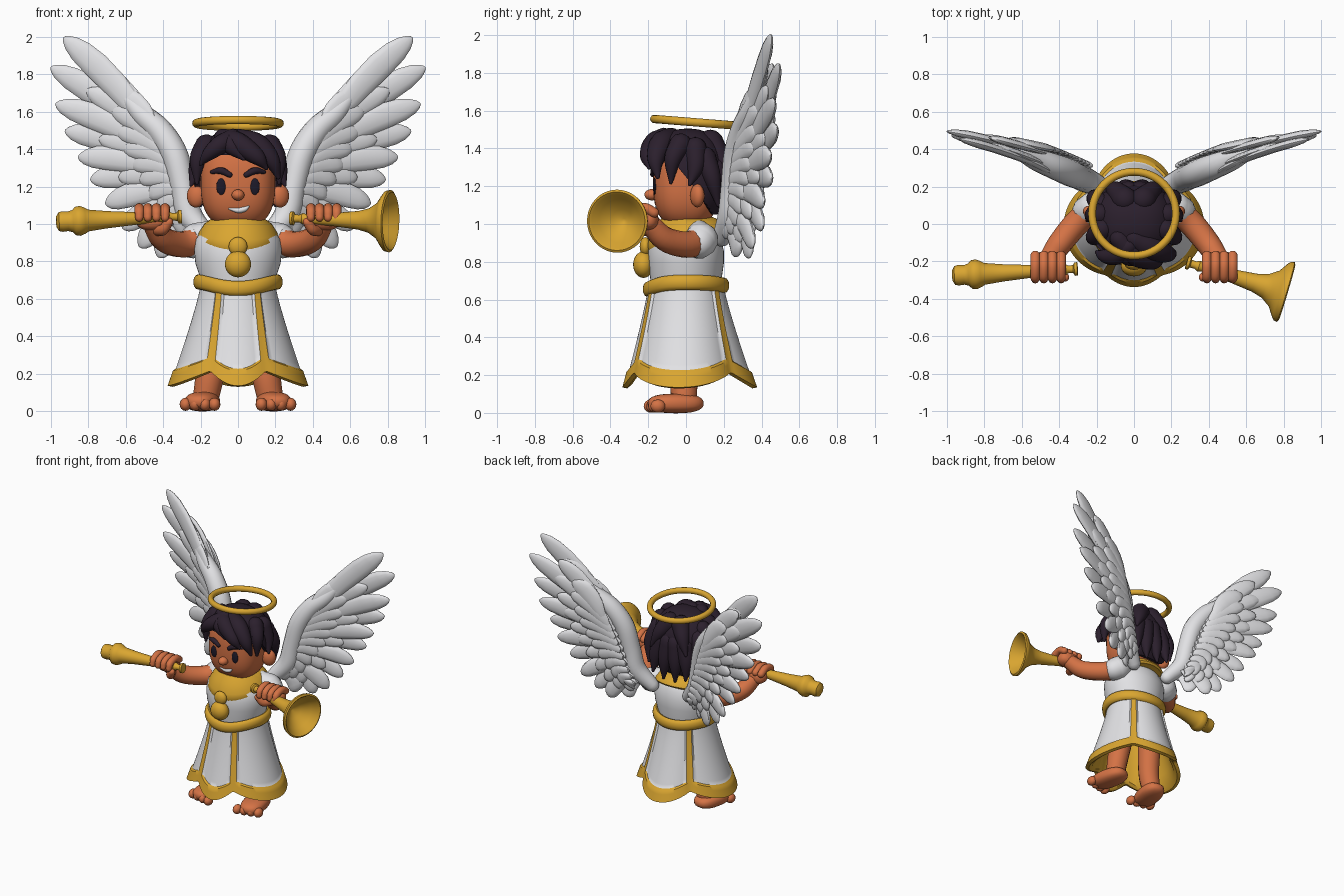
import bpy, bmesh, math
from mathutils import Vector as V

if "Cube" in bpy.data.objects:
    bpy.data.objects.remove(bpy.data.objects["Cube"])

def material(name, rgb):
    m = bpy.data.materials.new(name)
    m.diffuse_color = (*rgb, 1)
    m.use_nodes = True
    m.node_tree.nodes["Principled BSDF"].inputs["Base Color"].default_value = m.diffuse_color
    return m

WHITE = material("white", (0.76, 0.76, 0.78))
GOLD = material("gold", (0.70, 0.38, 0.03))
SKIN = material("skin", (0.66, 0.17, 0.06))
HAIR = material("dark_hair", (0.024, 0.014, 0.026))
EYE = material("eye_dark", (0.012, 0.01, 0.022))

def build(name, shells, mats, rule=None, closed=False):
    """Each shell is a list of rings of points; rings are bridged and capped."""
    bm = bmesh.new()
    for rings in shells:
        rows = [[bm.verts.new(p) for p in r] for r in rings]
        n, k = len(rows[0]), len(rows)
        for i in range(k if closed else k - 1):
            a, b = rows[i], rows[(i + 1) % k]
            for j in range(n):
                f = bm.faces.new((a[j], a[(j + 1) % n], b[(j + 1) % n], b[j]))
                f.material_index = rule(i, j) if rule else 0
        if not closed:
            for r in (rows[0], rows[-1]):
                bm.faces.new(r)
    bmesh.ops.recalc_face_normals(bm, faces=bm.faces)
    me = bpy.data.meshes.new(name)
    bm.to_mesh(me)
    bm.free()
    for m in mats:
        me.materials.append(m)
    ob = bpy.data.objects.new(name, me)
    bpy.context.collection.objects.link(ob)
    return ob

def circle(c, u, v, r, n):
    return [c + (u * math.cos(t) + v * math.sin(t)) * r
            for t in (2 * math.pi * j / n for j in range(n))]

def frame(d):
    ref = [V((1, 0, 0)), V((0, 1, 0)), V((0, 0, 1))][min(range(3), key=lambda i: abs(d[i]))]
    u = d.cross(ref).normalized()
    return u, d.cross(u).normalized()

def tube(pts, n=14, steps=5):
    """Smooth round-ended tube through (x, y, z, radius) points."""
    p = [V(q) for q in pts]
    p = [2 * p[0] - p[1]] + p + [2 * p[-1] - p[-2]]
    path = []
    for i in range(1, len(p) - 2):
        a, b, c, d = p[i - 1:i + 3]
        for s in range(steps):
            t = s / steps
            path.append(0.5 * (2 * b + (c - a) * t + (2 * a - 5 * b + 4 * c - d) * t * t
                               + (3 * b - a - 3 * c + d) * t ** 3))
    path.append(p[-2])
    pos = [q.to_3d() if len(q) == 3 else V(q[:3]) for q in path]
    rad = [max(q[3], 0.004) for q in path]
    d0, d1 = (pos[1] - pos[0]).normalized(), (pos[-1] - pos[-2]).normalized()
    ends = ((0.97, 0.25), (0.8, 0.6), (0.45, 0.89))
    r0, r1 = rad[0], rad[-1]
    full = [(pos[0] - d0 * r0 * a, r0 * b) for a, b in ends] + list(zip(pos, rad)) \
        + [(pos[-1] + d1 * r1 * a, r1 * b) for a, b in reversed(ends)]
    rings, u = [], frame((pos[-1] - pos[0]).normalized())[0]
    for i, (c, r) in enumerate(full):
        d = (full[min(i + 1, len(full) - 1)][0] - full[max(i - 1, 0)][0]).normalized()
        u = (u - d * u.dot(d)).normalized()
        rings.append(circle(c, u, d.cross(u), r, n))
    return rings

def blob(c, r, e=2.0, n=24, k=14, turn=0.0):
    """Ellipsoid, squarer with larger e, turned about z."""
    sp = lambda x: math.copysign(abs(x) ** (2 / e), x)
    rings = []
    for i in range(k + 1):
        ph = math.radians(-88 + 176 * i / k)
        ring = []
        for j in range(n):
            t = 2 * math.pi * j / n
            x, y = r[0] * sp(math.cos(ph)) * sp(math.cos(t)), r[1] * sp(math.cos(ph)) * sp(math.sin(t))
            ring.append(V((c[0] + x * math.cos(turn) - y * math.sin(turn),
                           c[1] + x * math.sin(turn) + y * math.cos(turn), c[2] + r[2] * sp(math.sin(ph)))))
        rings.append(ring)
    return rings

def lathe(a, b, profile, n=32):
    a, d = V(a), (V(b) - V(a)).normalized()
    u, v = frame(d)
    return [circle(a + d * t, u, v, r, n) for t, r in profile]

def hoop(center, rr, rz, n=72):
    """Closed band; center(angle) gives radius x, radius y, y shift and z."""
    rings = []
    for i in range(n):
        a = 2 * math.pi * i / n
        rx, ry, y, z = center(a)
        out = V((math.sin(a), -math.cos(a), 0))
        rings.append(circle(V((rx * out.x, ry * out.y + y, z)), out * rr, V((0, 0, rz)), 1, 12))
    return rings

# skirt: four panels divided by gold stripes, each panel dipping in a point at the hem
STRIPES = (-28.5, 28.5, 139.5, 220.5, 331.5)
def lobe(a):
    for s, e in zip(STRIPES, STRIPES[1:]):
        if s <= a <= e:
            return math.sin(math.pi * (a - s) / (e - s)), (0.025 if s < 0 else 0.065)
    return lobe(a - 360)
def near_stripe(a):
    return min(abs(a - s) for s in STRIPES) < 5
def skirt_ring(u, inset=0.0):
    ring = []
    for j in range(120):
        a = 3.0 * j
        l, amp = lobe(a)
        zb = 0.215 - 0.08 * l
        r = 0.2 + (0.30 + amp * l - 0.2) * u ** 1.15 - inset
        if inset == 0 and (u > 0.84 or near_stripe(a)):
            r += 0.012
        ring.append(V((r * math.sin(math.radians(a)), -r * math.cos(math.radians(a)), 0.67 + (zb - 0.67) * u)))
    return ring
US = [0, .1, .2, .3, .4, .5, .6, .7, .78, .83, .85, .9, .95, 1]
rings = [skirt_ring(u) for u in US] + [skirt_ring(1.01, .015)] + [skirt_ring(u, .035) for u in (.97, .8, .5, .3)]
build("skirt", [rings], [WHITE, GOLD], lambda i, j: 1 if i >= 9 or near_stripe(3 * j + 1.5) else 0)

# torso, belt, collar and pendant
prof = ((.66, .195, .185), (.72, .205, .19), (.79, .228, .2), (.86, .235, .2), (.92, .225, .185),
        (.97, .19, .16), (1.01, .12, .11))
build("torso", [[[V((x * math.cos(t / 24 * math.pi), y * math.sin(t / 24 * math.pi), z)) for t in range(48)]
                 for z, x, y in prof]], [WHITE])
build("belt", [hoop(lambda a: (.215, .205, 0, .69 - .035 * max(0, math.cos(a)) ** 3 - .015 * max(0, -math.cos(a)) ** 3),
                    .024, .04)], [GOLD], closed=True)
def collar_ring(r, f, lift):
    return [V((r * math.sin(a), -r * 0.98 * math.cos(a) + .005,
               1.02 + lift - f * (0.09 + 0.05 * math.cos(a)))) for a in (math.pi * j / 24 for j in range(48))]
build("collar", [[collar_ring(*q) for q in ((.1, 0, .01), (.14, .1, .02), (.18, .4, .015), (.21, .8, .005),
                  (.217, 1, 0), (.207, 1.1, -.01), (.17, 1, -.02))]], [GOLD])
build("pendant", [blob((0, -.225, .785), (.07, .055, .07)), blob((0, -.215, .88), (.05, .03, .05))], [GOLD])

# head, ears, nose
HC, HR, HE = (0, 0, 1.225), (.2, .175, .25), 2.6
def face_y(x, z):
    q = 1 - abs(x / HR[0]) ** HE - abs((z - HC[2]) / HR[2]) ** HE
    return -HR[1] * max(q, 0) ** (1 / HE)
build("head", [blob(HC, HR, HE, 40, 24), blob((0, -.18, 1.155), (.034, .04, .03))], [SKIN])
for s in (-1, 1):
    side = "left" if s > 0 else "right"
    build(side + "_ear", [blob((s * .225, .06, 1.15), (.05, .035, .062), turn=s * .4)], [SKIN])
    build(side + "_eye", [blob((s * .09, face_y(.09, 1.2), 1.2), (.026, .009, .044))], [EYE])
    build(side + "_eyebrow", [tube([(s * x, face_y(x, z) - .002, z, r) for x, z, r in
          ((.045, 1.263, .015), (.09, 1.285, .019), (.14, 1.278, .01))], 10)], [HAIR])
build("smile", [tube([(x, face_y(x, z) + .002, z, r) for x, z, r in
      ((-.045, 1.082, .006), (0, 1.073, .014), (.035, 1.08, .014), (.055, 1.093, .006))], 10)], [WHITE])

# hair: cap trimmed to a hairline, with sweeping locks
def hairline(y):
    if y < -.1:
        return 1.37
    return 1.37 - .17 * (y + .1) / .14 if y < .04 else max(1.05, 1.20 - 1.6 * (y - .04))
cap = [[V((p.x, p.y, max(p.z, hairline(p.y)))) for p in r]
       for r in blob((0, .01, 1.24), (.235, .205, .265), 2.4, 48, 32)]
fringe = [[(-.08, -.08, 1.46, .05), (.0, -.16, 1.43, .06), (.1, -.2, 1.36, .045), (.15, -.195, 1.3, .012)],
          [(0, -.08, 1.45, .06), (.1, -.13, 1.42, .065), (.18, -.16, 1.34, .045), (.215, -.15, 1.25, .012)],
          [(-.03, -.12, 1.46, .05), (-.1, -.17, 1.42, .05), (-.16, -.17, 1.37, .035), (-.2, -.15, 1.32, .01)],
          [(-.05, -.13, 1.45, .05), (-.03, -.18, 1.41, .045), (.03, -.205, 1.35, .012)]]
for s in (-1, 1):
    fringe += [[(s * .17, -.03, 1.42, .06), (s * .215, -.07, 1.34, .045), (s * .22, -.08, 1.22, .01)],
               [(s * .18, .05, 1.4, .06), (s * .22, .05, 1.3, .045), (s * .25, .02, 1.21, .01)],
               [(s * .17, .1, 1.35, .06), (s * .21, .14, 1.24, .045), (s * .2, .17, 1.1, .01)],
               [(s * .1, .15, 1.3, .07), (s * .13, .18, 1.17, .05), (s * .14, .205, 1.05, .01)],
               [(s * .03, .16, 1.3, .07), (s * .045, .19, 1.15, .05), (s * .05, .205, 1.02, .01)],
               [(s * .05, .13, 1.43, .07), (s * .1, .18, 1.35, .05), (s * .15, .215, 1.25, .01)]]
build("hair", [cap] + [tube(q) for q in fringe], [HAIR])
build("halo", [hoop(lambda a: (.224, .224, .055, 1.538 + .018 * math.cos(a)), .021, .022)], [GOLD], closed=True)

# legs, feet, sleeves, arms and hands
for s in (-1, 1):
    side = "left" if s > 0 else "right"
    build(side + "_leg", [tube([(s * .13, .02, .4, .085), (s * .15, -.01, .2, .077), (s * .17, -.01, .08, .07)])], [SKIN])
    foot = [blob((s * .19, -.055, .05), (.088, .15, .052), 2.5, turn=s * .2)]
    for i in range(4):
        foot.append(blob((s * (.125 + .052 * i), -.185 + .012 * i, .036), (.031, .04, .035), n=14, k=8))
    build(side + "_foot", foot, [SKIN])
    build(side + "_sleeve", [tube([(s * .15, .07, .95, .07), (s * .21, .08, .92, .09), (s * .245, .07, .9, .085)])], [WHITE])
    build(side + "_arm", [tube([(s * .2, .08, .92, .075), (s * .3, .01, .89, .07), (s * .4, -.11, .92, .065),
                                (s * .455, -.19, 1.0, .055)])], [SKIN])
    hand = [blob((s * .46, -.205, 1.02), (.085, .06, .055), 2.4)]
    for i in range(4):
        x = s * (.39 + .046 * i)
        hand.append(tube([(x, -.17, 1.06, .027), (x, -.22, 1.085, .027), (x, -.28, 1.07, .026), (x, -.295, 1.035, .023)], 10))
    hand.append(tube([(s * .43, -.2, .97, .035), (s * .4, -.26, .97, .03), (s * .37, -.285, 1.01, .024)], 10))
    build(side + "_hand", hand, [SKIN])

# two horns: one flared open, one with a closed knob end
mouth = [(0, .012), (.002, .036), (.018, .036), (.025, .022), (.05, .02), (.07, .03), (.09, .024)]
build("flared_horn", [lathe((.28, -.205, 1.03), (.815, -.365, 1.015), mouth + [
    (.25, .036), (.38, .05), (.44, .066), (.49, .1), (.52, .145), (.535, .163), (.555, .167), (.562, .155),
    (.55, .142), (.51, .115), (.46, .06), (.43, .01)], 40)], [GOLD])
build("knobbed_horn", [lathe((-.3, -.24, 1.04), (-.96, -.275, 1.012), mouth + [
    (.25, .034), (.4, .046), (.5, .058), (.52, .07), (.545, .08), (.57, .076), (.585, .06), (.61, .052),
    (.64, .055), (.66, .05), (.672, .03), (.675, .01)])], [GOLD])

# wings: fans of feathers following a swept surface, with a thick leading arm
def sweep(x):
    x = abs(x)
    return .13 + .56 * x - .2 * x * x
def feather(s, base, tip, w, th, off):
    b, d = V(base), V(tip) - V(base)
    n = V((-d.y, d.x)).normalized()
    rings = []
    for t, q in ((0, .3), (.1, .55), (.3, .8), (.5, .95), (.7, 1), (.84, .88), (.93, .62), (.98, .32), (1, .08)):
        ring = []
        for j in range(12):
            a = math.pi * j / 6
            p = b + d * t + n * (w * q * math.cos(a) + .03 * math.sin(math.pi * t))
            lift = off * (1 - .5 * t)
            ring.append(V((s * p.x, sweep(p.x) + lift + th * min(1, q * 1.2) * math.sin(a), p.y)))
        rings.append(ring)
    return rings
TIPS = [(.93, 2.0), (1.0, 1.84), (.975, 1.645), (.925, 1.5), (.855, 1.36), (.79, 1.24), (.71, 1.11),
        (.62, .98), (.53, .88), (.43, .825), (.32, .83)]
for s in (-1, 1):
    shells = []
    for i, tip in enumerate(TIPS):
        f = i / 10
        base = V((.43 - .2 * f ** .8, 1.45 - .47 * f))
        w = .072 - .014 * f
        shells.append(feather(s, base, tip, w, .024, -.03 + .04 * (i % 2) + (-.02 if i == 0 else 0)))
        for k, reach in ((1, .68), (2, .45)):
            end = base + (V(tip) - base) * reach + V((0, .02))
            for face in (-1, 1):
                shells.append(feather(s, base, end, w * .9, .022, face * .035 * k))
    arm = ((.6, 1.68, .035), (.52, 1.59, .058), (.42, 1.5, .068), (.34, 1.37, .072), (.295, 1.2, .068),
           (.26, 1.05, .068), (.16, .93, .05))
    shells.append(tube([(s * x, sweep(x) - .025, z, r) for x, z, r in arm], 16))
    build(("left" if s > 0 else "right") + "_wing", shells, [WHITE])

# smooth shading with crisp edges
bpy.ops.object.select_all(action='SELECT')
bpy.context.view_layer.objects.active = bpy.context.selected_objects[0]
bpy.ops.object.shade_smooth_by_angle(angle=math.radians(40))
